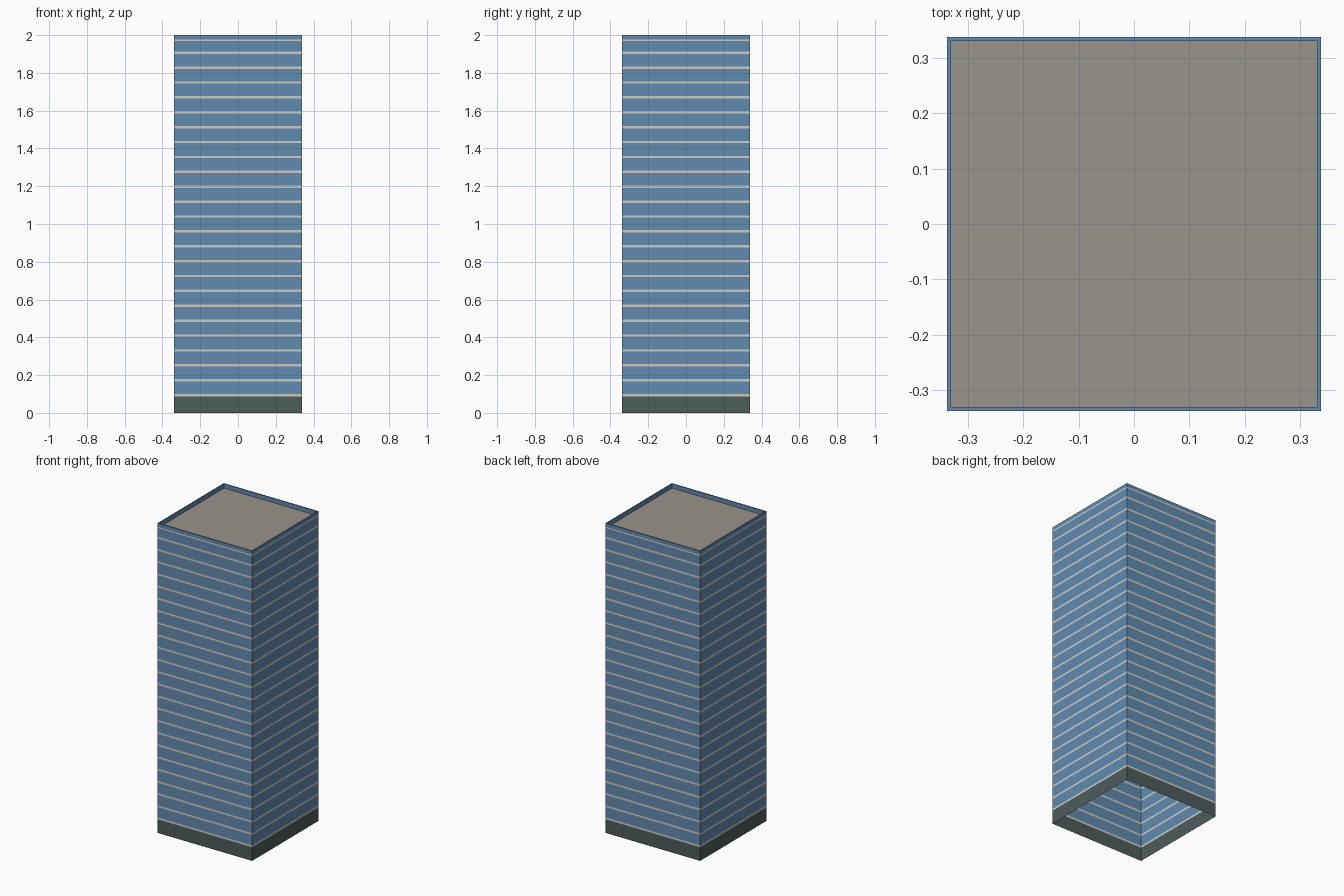
import bpy
import bmesh

cube = bpy.data.objects.get("Cube")
if cube:
    bpy.data.objects.remove(cube, do_unlink=True)

HALF = 0.338      # half width of the tower
INNER = 0.331     # half width inside the parapet
BASE_TOP = 0.088
PITCH = 0.0788    # floor to floor
STRIPE = 0.0125
ROOF_Z = 1.972
TOP = 2.0


def material(name, rgb):
    mat = bpy.data.materials.new(name)
    mat.use_nodes = True
    mat.diffuse_color = (*rgb, 1)
    mat.node_tree.nodes["Principled BSDF"].inputs["Base Color"].default_value = (*rgb, 1)
    return mat


glass = material("blue glass", (0.12, 0.26, 0.44))
concrete = material("pale concrete", (0.62, 0.59, 0.55))
stone = material("dark base stone", (0.075, 0.11, 0.105))
gravel = material("roof grey", (0.32, 0.295, 0.26))


def ring(bm, half, z):
    corners = [(-1, -1), (1, -1), (1, 1), (-1, 1)]
    return [bm.verts.new((x * half, y * half, z)) for x, y in corners]


def bridge(bm, low, high):
    for i in range(4):
        j = (i + 1) % 4
        bm.faces.new((low[i], low[j], high[j], high[i]))


def finish(name, bm, mat):
    mesh = bpy.data.meshes.new(name)
    bm.to_mesh(mesh)
    bm.free()
    mesh.materials.append(mat)
    obj = bpy.data.objects.new(name, mesh)
    bpy.context.collection.objects.link(obj)


def wall_bands(name, spans, mat):
    bm = bmesh.new()
    for z0, z1 in spans:
        bridge(bm, ring(bm, HALF, z0), ring(bm, HALF, z1))
    finish(name, bm, mat)


# Heights of the slab edges, the last one at roof level
stripes = [(BASE_TOP + PITCH * k, BASE_TOP + PITCH * k + STRIPE) for k in range(24)]
stripes.append((ROOF_Z - 0.004, ROOF_Z + 0.005))

# Window bands fill the gaps between slab edges
windows = [(a[1], b[0]) for a, b in zip(stripes, stripes[1:])]

wall_bands("base_wall", [(0, BASE_TOP)], stone)
wall_bands("floor_slab_edges", stripes, concrete)
wall_bands("window_bands", windows, glass)

# Parapet: outer face, rim and inner face
bm = bmesh.new()
loops = [ring(bm, HALF, stripes[-1][1]), ring(bm, HALF, TOP),
         ring(bm, INNER, TOP), ring(bm, INNER, ROOF_Z)]
for low, high in zip(loops, loops[1:]):
    bridge(bm, low, high)
finish("parapet", bm, glass)

# Roof deck
bm = bmesh.new()
bm.faces.new(ring(bm, INNER, ROOF_Z))
finish("roof_deck", bm, gravel)
